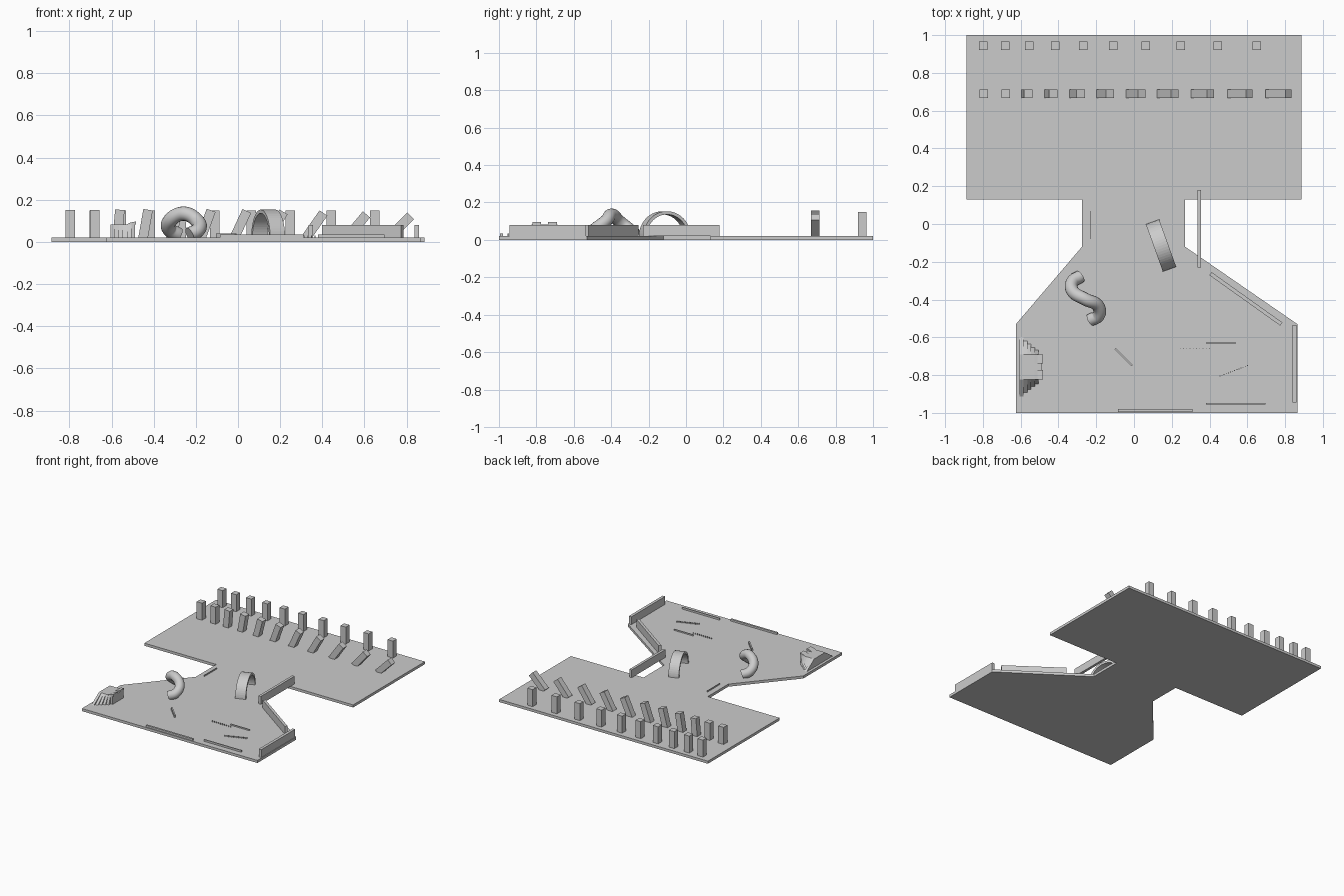
import bpy, bmesh, math
from mathutils import Vector, Matrix

if "Cube" in bpy.data.objects:
    bpy.data.objects.remove(bpy.data.objects["Cube"])

T = 0.02  # plate thickness


def make(name, bm):
    bmesh.ops.recalc_face_normals(bm, faces=bm.faces)
    me = bpy.data.meshes.new(name)
    bm.to_mesh(me)
    bm.free()
    ob = bpy.data.objects.new(name, me)
    bpy.context.collection.objects.link(ob)
    return ob


def add_prism(bm, pts, vec):
    """Extrude a closed 3D polygon along vec."""
    f = bm.faces.new([bm.verts.new(p) for p in pts])
    r = bmesh.ops.extrude_face_region(bm, geom=[f])
    vs = [g for g in r["geom"] if isinstance(g, bmesh.types.BMVert)]
    bmesh.ops.translate(bm, verts=vs, vec=vec)


def prism(name, pts, vec):
    bm = bmesh.new()
    add_prism(bm, pts, vec)
    return make(name, bm)


def box(name, x0, x1, y0, y1, z0, z1):
    return prism(name, [(x0, y0, z0), (x1, y0, z0), (x1, y1, z0), (x0, y1, z0)], (0, 0, z1 - z0))


def wall(name, a, b, thick, z1, z0=T):
    """Straight upright wall between two plan points."""
    a, b = Vector(a), Vector(b)
    d = (b - a).normalized()
    n = Vector((-d.y, d.x)) * thick / 2
    return prism(name, [(p.x, p.y, z0) for p in (a + n, a - n, b - n, b + n)], (0, 0, z1 - z0))


# base plate
outline = [(-.886, .13), (-.886, 1), (.886, 1), (.886, .13), (.27, .13), (.27, -.12),
           (.865, -.53), (.865, -1), (-.625, -1), (-.625, -.53), (-.275, -.12), (-.275, .13)]
prism("base_plate", [(x, y, 0) for x, y in outline], (0, 0, T))

# upright posts with growing gaps
W, H = 0.045, 0.15
for i, x in enumerate([-.797, -.681, -.554, -.417, -.269, -.111, .063, .248, .443, .649]):
    box(f"post_{i}", x - W / 2, x + W / 2, .92, .965, 0.001, H)

# leaning posts, five degrees more each, tipped on the bottom right edge
lefts = [-.818, -.702, -.596, -.475, -.343, -.2, -.042, .121, .301, .496, .697]
for i, x in enumerate(lefts):
    a = math.radians(5 * max(0, i - 1))
    px = x + W * math.cos(a)
    pts = []
    for u, v in [(-W, 0), (0, 0), (0, H), (-W, H)]:
        pts.append((px + u * math.cos(a) + v * math.sin(a), .668,
                    0.001 - u * math.sin(a) + v * math.cos(a)))
    prism(f"leaning_post_{i}", pts, (0, W, 0))

# half ring arch
N, R, r = 28, .133, .116
ang = math.atan2(-.25, .09)
pts = [(R * math.cos(math.pi * k / N), -.0375, R * math.sin(math.pi * k / N)) for k in range(N + 1)]
pts += [(r * math.cos(math.pi * k / N), -.0375, r * math.sin(math.pi * k / N)) for k in range(N, -1, -1)]
arch = prism("arch", pts, (0, .075, 0))
arch.data.transform(Matrix.Translation((.143, -.114, T)) @ Matrix.Rotation(ang, 4, 'Z'))

# curled tube rising in an S
cu = bpy.data.curves.new("curled_tube", 'CURVE')
cu.dimensions = '3D'
cu.bevel_depth = 0.034
cu.bevel_resolution = 6
cu.use_fill_caps = True
path = [(-.285, -.278, .036), (-.325, -.305, .058), (-.325, -.355, .098), (-.258, -.398, .134),
        (-.192, -.432, .098), (-.188, -.485, .058), (-.23, -.508, .036)]
sp = cu.splines.new('BEZIER')
sp.bezier_points.add(len(path) - 1)
for bp, p in zip(sp.bezier_points, path):
    bp.co = p
    bp.handle_left_type = bp.handle_right_type = 'AUTO'
sp.use_smooth = True
tube = bpy.data.objects.new("curled_tube", cu)
bpy.context.collection.objects.link(tube)

# tall walls along the right side
box("bridge_wall", .335, .355, -.23, .18, T, .08)
wall("slanted_wall", (.405, -.263), (.78, -.53), .02, .08)
box("side_wall", .838, .86, -.945, -.535, T, .08)

# slope test: trapezoid slabs narrowing towards the right
cy = -.756
for i, hw in enumerate([.157, .137, .12, .103, .09]):
    x0 = -.605 + .02 * i
    prism(f"slope_slab_{i}", [(x0, cy - hw, T), (x0, cy + hw, T), (x0, cy + .066, .083), (x0, cy - .066, .083)],
          (.02, 0, 0))
box("slope_core", -.506, -.488, cy - .066, cy + .066, T, .083)
for s in (-1, 1):
    y0, y1 = sorted((cy + s * .018, cy + s * .066))
    prism(f"slope_tab_{s}", [(-.53, y0, .082), (-.483, y0, .082), (-.483, y0, .097), (-.51, y0, .092)],
          (0, y1 - y0, 0))

# low thin ribs
wall("front_rib_wide", (-.085, -.987), (.31, -.987), .015, .034)
wall("front_rib_narrow", (.38, -.951), (.695, -.951), .008, .034)
wall("fine_rib", (.38, -.63), (.54, -.63), .005, .03)
wall("short_rib", (-.1, -.66), (-.01, -.75), .01, .04)
wall("neck_rib", (-.23, -.08), (-.23, .07), .003, .03)


# dotted rows of tiny pins
def pin_row(name, a, b, n, size):
    a, b = Vector(a), Vector(b)
    bm = bmesh.new()
    for k in range(n):
        c = a.lerp(b, k / (n - 1))
        h = size / 2
        add_prism(bm, [(c.x - h, c.y - h, T), (c.x + h, c.y - h, T), (c.x + h, c.y + h, T), (c.x - h, c.y + h, T)],
                  (0, 0, .01))
    make(name, bm)


pin_row("pin_row_straight", (.245, -.66), (.4, -.66), 10, .004)
pin_row("pin_row_slanted", (.455, -.805), (.6, -.75), 14, .005)
